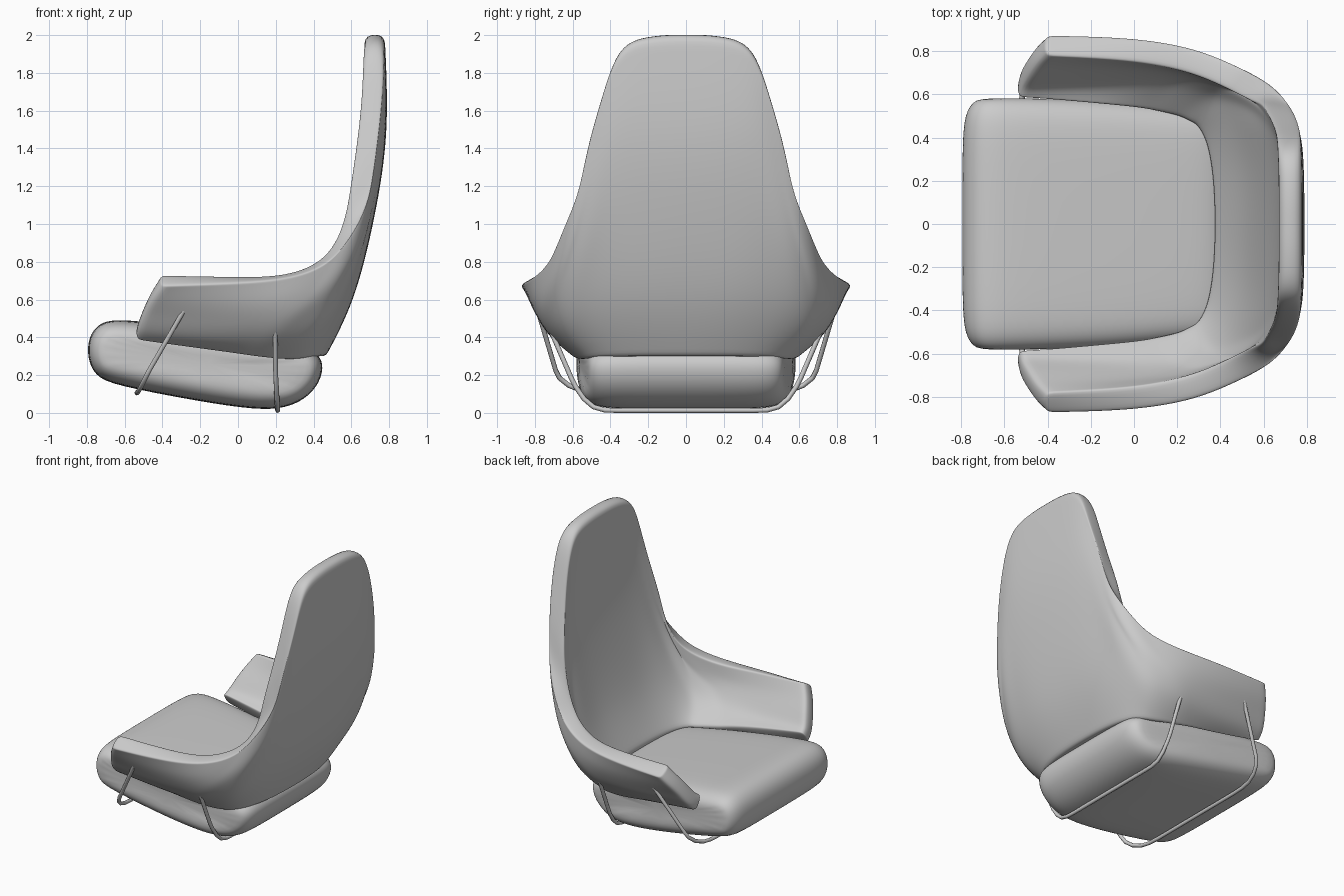
import bpy, bmesh, math
from mathutils import Vector

if "Cube" in bpy.data.objects:
    bpy.data.objects.remove(bpy.data.objects["Cube"])


def make_mesh(name, verts, faces):
    me = bpy.data.meshes.new(name)
    bm = bmesh.new()
    vs = [bm.verts.new(v) for v in verts]
    for f in faces:
        bm.faces.new([vs[i] for i in f])
    bmesh.ops.recalc_face_normals(bm, faces=bm.faces)
    for f in bm.faces:
        f.smooth = True
    bm.to_mesh(me)
    bm.free()
    ob = bpy.data.objects.new(name, me)
    bpy.context.collection.objects.link(ob)
    return ob


def spline(pts, t):
    """Catmull-Rom through pts, t measured in point index."""
    n = len(pts)
    i = min(int(t), n - 2)
    f = t - i
    b, c = pts[i], pts[i + 1]
    a = pts[i - 1] if i > 0 else 2 * b - c
    d = pts[i + 2] if i + 2 < n else 2 * c - b
    return 0.5 * (2 * b + (c - a) * f + (2 * a - 5 * b + 4 * c - d) * f * f
                  + (3 * b - a - 3 * c + d) * f ** 3)


def grid_faces(nu, nv, wrap=False):
    last = nv if wrap else nv - 1
    return [(i * nv + j, (i + 1) * nv + j, (i + 1) * nv + (j + 1) % nv, i * nv + (j + 1) % nv)
            for i in range(nu - 1) for j in range(last)]


# Shell: ribs from lower edge to rim, from the back centre round to the arm tip
ribs = [
    [(.41, 0, .31), (.56, 0, .62), (.67, 0, 1.05), (.735, 0, 1.5), (.722, 0, 2.005)],
    [(.40, .22, .31), (.555, .26, .62), (.665, .25, 1.05), (.732, .22, 1.5), (.722, .19, 1.995)],
    [(.37, .38, .31), (.52, .45, .60), (.65, .42, 1.03), (.722, .37, 1.5), (.718, .345, 1.93)],
    [(.32, .47, .31), (.47, .56, .55), (.61, .53, .90), (.685, .475, 1.3), (.71, .44, 1.68)],
    [(.27, .50, .31), (.41, .62, .50), (.54, .61, .78), (.63, .56, 1.02), (.67, .53, 1.33)],
    [(.20, .53, .315), (.33, .65, .47), (.46, .665, .66), (.55, .63, .84), (.62, .585, 1.06)],
    [(.10, .55, .33), (.20, .67, .44), (.31, .715, .56), (.40, .70, .68), (.49, .66, .83)],
    [(0, .565, .35), (.07, .67, .43), (.14, .735, .53), (.21, .76, .62), (.27, .755, .73)],
    [(-.2, .58, .385), (-.17, .665, .43), (-.13, .73, .52), (-.08, .78, .61), (-.02, .81, .71)],
    [(-.54, .615, .43), (-.53, .665, .47), (-.50, .72, .55), (-.46, .78, .63), (-.41, .83, .705)],
]
half = [[Vector(p) for p in r] for r in ribs]
flip = [[Vector((p.x, -p.y, p.z)) for p in r] for r in half[:0:-1]]
cols = flip + half
us = [0, .12] + [k / 2 for k in range(1, 36)] + [17.88, 18]
vs = [0, .15, .5, 1, 1.5, 2, 2.5, 3, 3.5, 3.85, 4]
verts = [spline([spline(c, v) for c in cols], u) for u in us for v in vs]
shell = make_mesh("shell", verts, grid_faces(len(us), len(vs)))
sol = shell.modifiers.new("thickness", 'SOLIDIFY')
sol.thickness, sol.offset = .11, 0
sub = shell.modifiers.new("smooth", 'SUBSURF')
sub.levels = sub.render_levels = 2

# Seat cushion: side profile lofted across the width, shrinking at both sides
profile = [(-.80, .30), (-.79, .40), (-.75, .46), (-.68, .497), (-.5, .485), (-.1, .43), (.25, .375),
           (.38, .345), (.445, .29), (.45, .22), (.42, .14), (.35, .07), (.25, .025), (.1, .015),
           (-.2, .06), (-.65, .145), (-.76, .195)]
side = [(.40, 0), (.51, .015), (.565, .05), (.592, .11)]
levels = [(-y, d) for y, d in reversed(side)] + [(0, 0)] + side
verts = []
for y, d in levels:
    for x, z in profile:
        sx = max(-.62, min(.22, x))
        p, s = Vector((x, z)), Vector((sx, .225 - .16 * sx))
        q = p + (s - p).normalized() * d
        taper = 1 - .11 * max(0, min(1, (x + .5) / .9)) ** 2
        verts.append((q.x, y * taper, q.y))
n = len(profile)
faces = grid_faces(len(levels), n, True)
faces += [tuple(range(n)), tuple(range((len(levels) - 1) * n, len(levels) * n))]
seat = make_mesh("seat_cushion", verts, faces)
sub = seat.modifiers.new("smooth", 'SUBSURF')
sub.levels = sub.render_levels = 2


# Bent wire supports under the cushion, ending on the arms
def wire(name, pts):
    h = [Vector(p) for p in pts]
    path = [Vector((p.x, -p.y, p.z)) for p in h] + h[::-1]
    cu = bpy.data.curves.new(name, 'CURVE')
    cu.dimensions = '3D'
    cu.bevel_depth, cu.bevel_resolution, cu.use_fill_caps = .013, 2, True
    sp = cu.splines.new('POLY')
    sp.points.add(len(path) - 1)
    for q, p in zip(sp.points, path):
        q.co = (*p, 1)
    ob = bpy.data.objects.new(name, cu)
    bpy.context.collection.objects.link(ob)


wire("rear_wire_support", [(.195, .765, .55), (.20, .61, .19), (.203, .585, .14), (.206, .54, .075),
                           (.208, .49, .032), (.21, .43, .015), (.21, .36, .013)])
wire("front_wire_support", [(-.285, .785, .545), (-.47, .69, .225), (-.49, .67, .185), (-.51, .62, .145),
                            (-.525, .55, .118), (-.532, .48, .108), (-.535, .38, .106)])

# Mounting tabs where the wires meet the arms
for label, x, y in (("rear", .195, .772), ("front", -.285, .785)):
    for s, sidename in ((1, "left"), (-1, "right")):
        bpy.ops.mesh.primitive_cube_add(size=1, location=(x, s * y, .55),
                                        rotation=(-s * math.radians(32), 0, 0))
        tab = bpy.context.object
        tab.name = f"{label}_{sidename}_tab"
        tab.scale = (.065, .02, .03)
